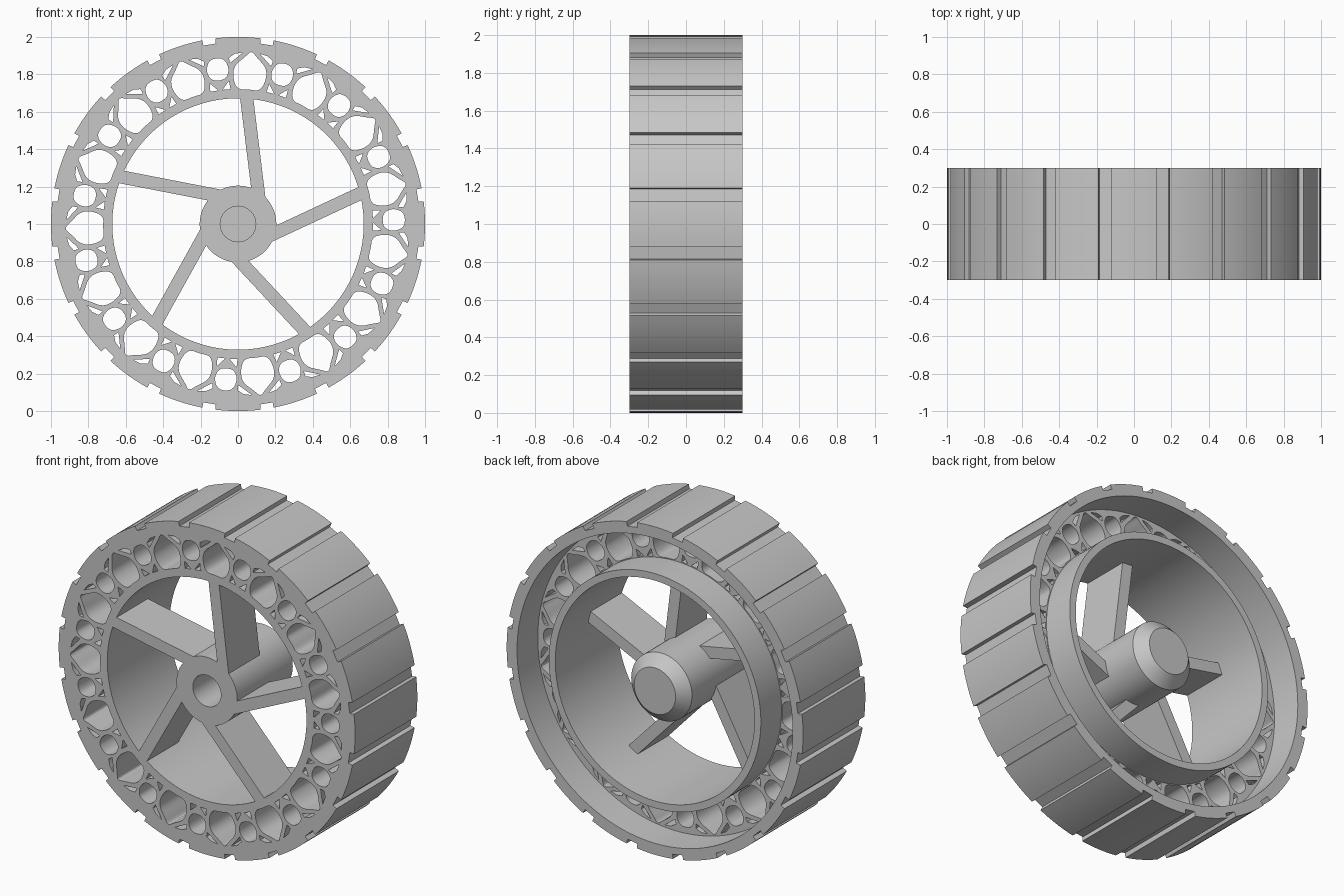
import bpy, bmesh
from math import sin, cos, radians, pi
from mathutils import Vector
from mathutils.geometry import delaunay_2d_cdt

cube = bpy.data.objects.get("Cube")
if cube:
    bpy.data.objects.remove(cube, do_unlink=True)

grey = bpy.data.materials.new("plain grey")
grey.use_nodes = True
colour = (0.57, 0.57, 0.57, 1)
grey.diffuse_color = colour
grey.node_tree.nodes["Principled BSDF"].inputs["Base Color"].default_value = colour

FRONT, BACK = -0.3, 0.3
UNITS = 15


def finish(name, bm):
    bmesh.ops.recalc_face_normals(bm, faces=bm.faces)
    mesh = bpy.data.meshes.new(name)
    bm.to_mesh(mesh)
    bm.free()
    mesh.materials.append(grey)
    obj = bpy.data.objects.new(name, mesh)
    bpy.context.collection.objects.link(obj)
    bpy.ops.object.select_all(action='DESELECT')
    obj.select_set(True)
    bpy.context.view_layer.objects.active = obj
    bpy.ops.object.shade_smooth_by_angle(angle=radians(25))


def polar(deg, r):
    return Vector((r * cos(radians(deg)), r * sin(radians(deg))))


def circle(r, n=180):
    return [polar(360 * i / n, r) for i in range(n)]


def rounded(pts, passes=2):
    """Round an outline by cutting its corners."""
    for _ in range(passes):
        pts = [p.lerp(q, t) for p, q in zip(pts, pts[1:] + pts[:1]) for t in (.25, .75)]
    return pts


def solid_at(x, y, segments):
    """True where an odd number of outline segments lie to the right."""
    inside = False
    for ax, ay, bx, by in segments:
        if (ay > y) != (by > y) and x < ax + (y - ay) * (bx - ax) / (by - ay):
            inside = not inside
    return inside


def plate(name, outlines, y0, y1):
    """Flat shape with holes, seen from the front, given depth from y0 to y1."""
    points, edges = [], []
    for pts in outlines:
        start, n = len(points), len(pts)
        points += pts
        edges += [(start + i, start + (i + 1) % n) for i in range(n)]
    segments = [(*points[a], *points[b]) for a, b in edges]
    co, _, tris, *_ = delaunay_2d_cdt(points, edges, [], 0, 1e-6)
    bm = bmesh.new()
    verts = [bm.verts.new((p.x, y0, p.y + 1)) for p in co]
    faces = []
    for t in tris:
        mid = sum((co[i] for i in t), Vector((0, 0))) / len(t)
        if solid_at(mid.x, mid.y, segments):
            faces.append(bm.faces.new([verts[i] for i in t]))
    out = bmesh.ops.extrude_face_region(bm, geom=faces, use_keep_orig=True)
    moved = [g for g in out["geom"] if isinstance(g, bmesh.types.BMVert)]
    bmesh.ops.translate(bm, verts=moved, vec=(0, y1 - y0, 0))
    bmesh.ops.delete(bm, geom=[v for v in bm.verts if not v.link_faces], context='VERTS')
    finish(name, bm)


# Outer tread with twenty shallow grooves
tread = []
for k in range(20):
    mid = 9 + 18 * k
    tread += [polar(mid - 2, 1), polar(mid - 2, .972), polar(mid + 2, .972), polar(mid + 2, 1)]
    tread += [polar(mid + a, 1) for a in range(4, 16, 2)]
plate("tread_ring", [tread, circle(0.93)], FRONT, BACK)

# Inner rim
plate("inner_rim", [circle(0.715), circle(0.672)], FRONT, BACK)

# Openwork web between rim and tread: one unit of holes repeated around
arch = [(7, .72), (5.4, .79), (6.3, .85), (10, .895), (12, .93),
        (14, .895), (17.7, .85), (18.6, .79), (17, .72), (12, .722)]
window = [(0, .772), (3, .782), (4.3, .83), (2.8, .885), (0, .895),
          (-2.8, .885), (-4.3, .83), (-3, .782)]
slit = [(4.6, .862), (5.6, .872), (9.2, .918), (6.4, .91), (4.4, .89)]
foot = [(.9, .722), (4.3, .722), (3.9, .767)]
holes = []
for k in range(UNITS):
    base = 97.5 + k * 360 / UNITS
    holes += [rounded([polar(base + a, r) for a, r in h]) for h in (arch, window)]
    for side in (1, -1):
        holes += [[polar(base + side * a, r) for a, r in h] for h in (slit, foot)]
plate("openwork_web", [circle(0.93), circle(0.715)] + holes, FRONT, 0.1)

# Five spokes set off to one side of the hub
for k in range(5):
    d = polar(97 + 72 * k, 1)
    n = Vector((d.y, -d.x))
    plate(f"spoke_{k + 1}", [[d * t + n * o for t, o in
          ((.12, .093), (.12, .163), (.675, .163), (.682, .093))]], FRONT, 0.0)

# Hub with a blind bore at the front and a chamfer at the back
profile = [(0, .2), (.095, .2), (.095, FRONT), (.205, FRONT), (.205, .235), (.14, BACK), (0, BACK)]
bm = bmesh.new()
verts = [bm.verts.new((r, y, 1)) for r, y in profile]
edges = [bm.edges.new(p) for p in zip(verts, verts[1:])]
bmesh.ops.spin(bm, geom=verts + edges, cent=(0, 0, 1), axis=(0, 1, 0), angle=2 * pi, steps=72)
bmesh.ops.remove_doubles(bm, verts=bm.verts, dist=0.0001)
finish("hub", bm)
